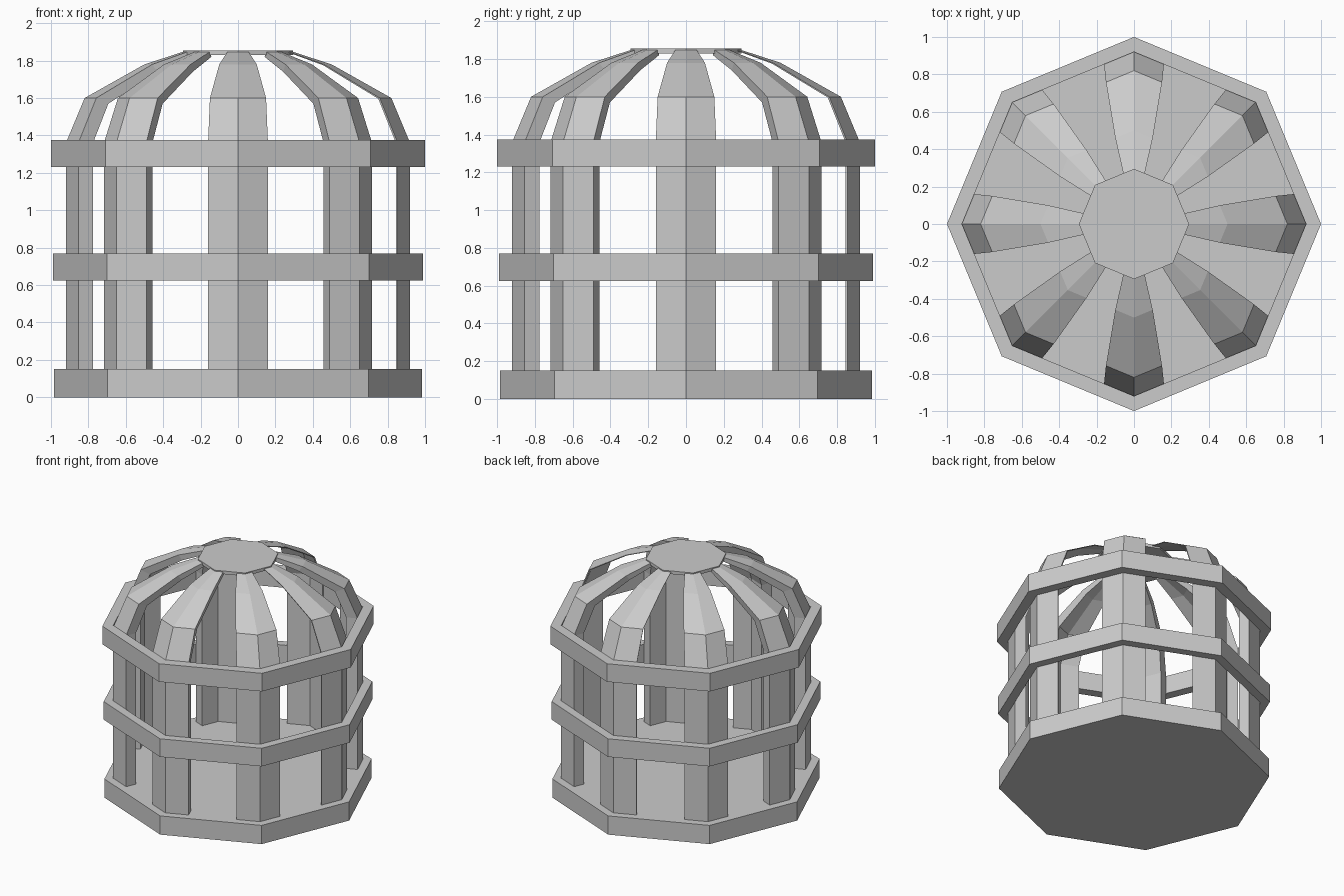
import bpy, bmesh
from math import sin, cos, tan, radians, pi

if "Cube" in bpy.data.objects:
    bpy.data.objects.remove(bpy.data.objects["Cube"])

T = tan(pi / 8)


def make(name, verts, faces):
    me = bpy.data.meshes.new(name)
    me.from_pydata(verts, [], faces)
    bm = bmesh.new()
    bm.from_mesh(me)
    bmesh.ops.recalc_face_normals(bm, faces=bm.faces)
    bm.to_mesh(me)
    bm.free()
    ob = bpy.data.objects.new(name, me)
    bpy.context.collection.objects.link(ob)
    return ob


def octagon(r, z):
    return [(r * cos(i * pi / 4), r * sin(i * pi / 4), z) for i in range(8)]


def prism(name, r, z0, z1):
    faces = [list(range(8)), list(range(8, 16))]
    faces += [[i, (i + 1) % 8, (i + 1) % 8 + 8, i + 8] for i in range(8)]
    return make(name, octagon(r, z0) + octagon(r, z1), faces)


def ring(name, ro, ri, z0, z1):
    loops = [octagon(ro, z0), octagon(ro, z1), octagon(ri, z1), octagon(ri, z0)]
    faces = []
    for k in range(4):
        for i in range(8):
            j, m = (i + 1) % 8, (k + 1) % 4
            faces.append([k * 8 + i, k * 8 + j, m * 8 + j, m * 8 + i])
    return make(name, sum(loops, []), faces)


# Outer crease radius, height, half width; drop of the inner skin; inward offset
PROFILE = [
    (0.92, 0.15, 0.16, 0.00, 0.085),
    (0.92, 1.36, 0.16, 0.00, 0.085),
    (0.82, 1.60, 0.150, 0.03, 0.07),
    (0.50, 1.78, 0.100, 0.04, 0.03),
    (0.285, 1.85, 0.055, 0.03, 0.01),
]


def bar(name, angle, scale):
    # Folded strip that runs up the wall and over the dome
    c, s = cos(angle), sin(angle)
    verts, faces = [], []
    for r, z, w, drop, t in PROFILE:
        drop, t = drop * scale, t * scale
        wi = w - 0.38 * t
        ri = r - t / cos(pi / 8)
        sec = [(r - w * T, -w, z), (r, 0, z), (r - w * T, w, z),
               (ri - wi * T, wi, z - drop), (ri, 0, z - drop), (ri - wi * T, -wi, z - drop)]
        verts += [(x * c - y * s, x * s + y * c, h) for x, y, h in sec]
    n = len(PROFILE)
    for k in range(n - 1):
        for i in range(6):
            j = (i + 1) % 6
            faces.append([k * 6 + i, k * 6 + j, k * 6 + 6 + j, k * 6 + 6 + i])
    for b in (0, (n - 1) * 6):
        faces += [[b, b + 1, b + 4, b + 5], [b + 1, b + 2, b + 3, b + 4]]
    return make(name, verts, faces)


# Solid floor and two hoops
prism("base", 0.985, 0.0, 0.15)
ring("middle_hoop", 0.99, 0.92, 0.625, 0.77)
ring("upper_hoop", 1.0, 0.92, 1.23, 1.375)

# Eight bars; the right and back ones are thin sheets
for i in range(8):
    bar(f"bar_{i + 1}", i * pi / 4, 0.12 if i in (0, 2) else 1.0)

# Cap plate on top of the dome
prism("top_plate", 0.295, 1.83, 1.855)
